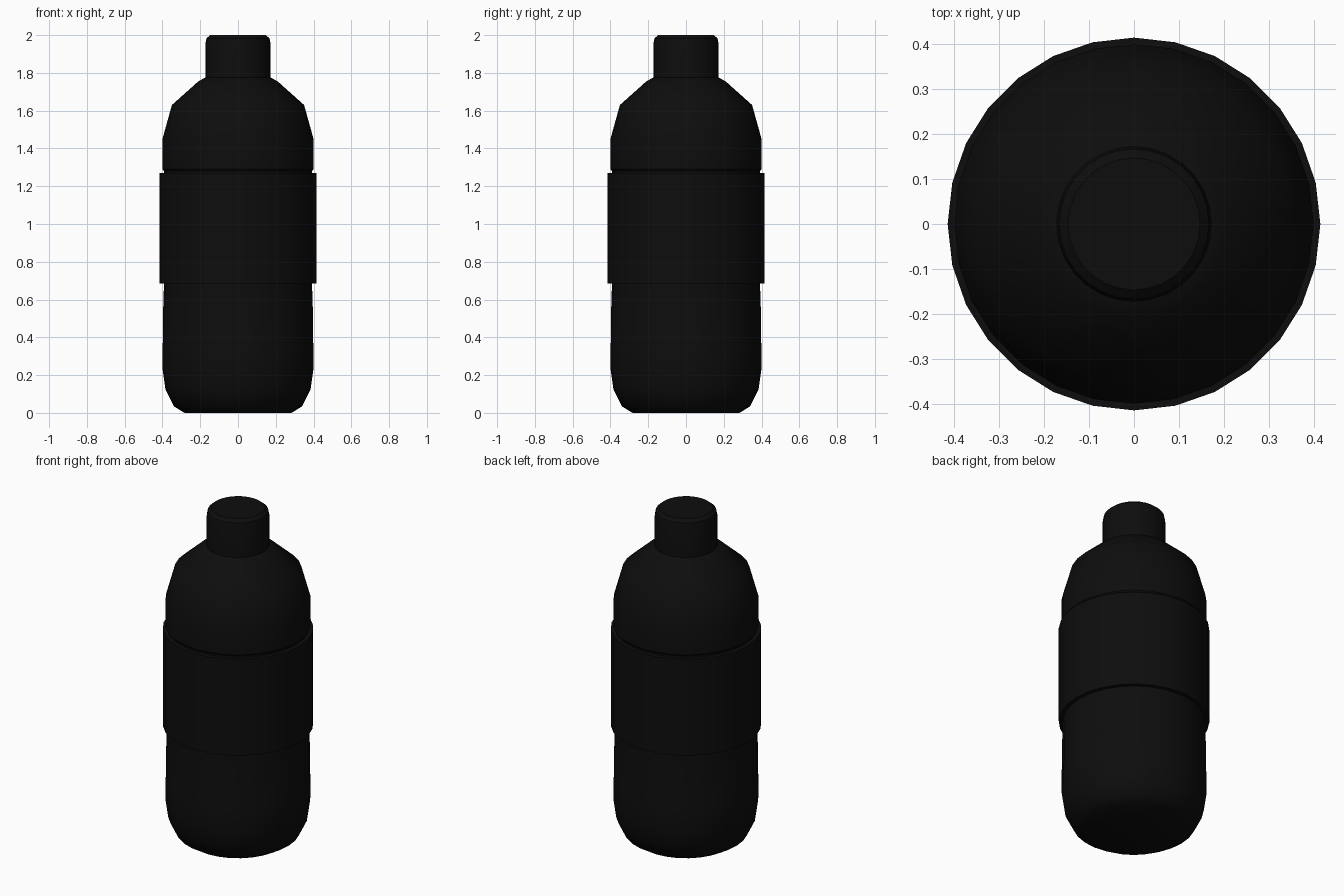
import bpy, bmesh, math

if "Cube" in bpy.data.objects:
    bpy.data.objects.remove(bpy.data.objects["Cube"])

SIDES = 28

black = bpy.data.materials.new("black_plastic")
black.diffuse_color = (0.004, 0.004, 0.004, 1)
black.use_nodes = True
black.node_tree.nodes["Principled BSDF"].inputs["Base Color"].default_value = black.diffuse_color


def lathe(name, profile, angle=35):
    """Spin (radius, height) points around z; zero-radius ends close the shape."""
    bm = bmesh.new()
    rings = []
    for r, z in profile:
        if r == 0:
            rings.append([bm.verts.new((0, 0, z))] * SIDES)
        else:
            rings.append([bm.verts.new((r * math.cos(2 * math.pi * i / SIDES),
                                        r * math.sin(2 * math.pi * i / SIDES), z))
                          for i in range(SIDES)])
    for a, b in zip(rings, rings[1:]):
        for i in range(SIDES):
            j = (i + 1) % SIDES
            bm.faces.new(list(dict.fromkeys((a[i], a[j], b[j], b[i]))))
    bmesh.ops.recalc_face_normals(bm, faces=bm.faces)
    mesh = bpy.data.meshes.new(name)
    bm.to_mesh(mesh)
    bm.free()
    mesh.materials.append(black)
    obj = bpy.data.objects.new(name, mesh)
    bpy.context.collection.objects.link(obj)
    bpy.ops.object.select_all(action='DESELECT')
    obj.select_set(True)
    bpy.context.view_layer.objects.active = obj
    bpy.ops.object.shade_smooth_by_angle(angle=math.radians(angle))
    return obj


# Bottle body: rounded foot, straight wall, recess for the label, shoulder
lathe("bottle_body", [
    (0, 0), (0.283, 0), (0.34, 0.035), (0.384, 0.125), (0.40, 0.235),
    (0.40, 0.36), (0.397, 0.38), (0.397, 0.55), (0.395, 0.57),
    (0.392, 0.69), (0.392, 1.28), (0.40, 1.29), (0.40, 1.45),
    (0.35, 1.63), (0.21, 1.755), (0.165, 1.78), (0, 1.78)])

# Label sleeve wrapped round the middle
lathe("label_sleeve", [
    (0.39, 0.685), (0.415, 0.685), (0.415, 1.27), (0.39, 1.27)])

# Screw cap with a bevelled top edge
lathe("cap", [
    (0, 1.77), (0.173, 1.77), (0.173, 1.95), (0.167, 1.983),
    (0.147, 2.0), (0, 2.0)])
